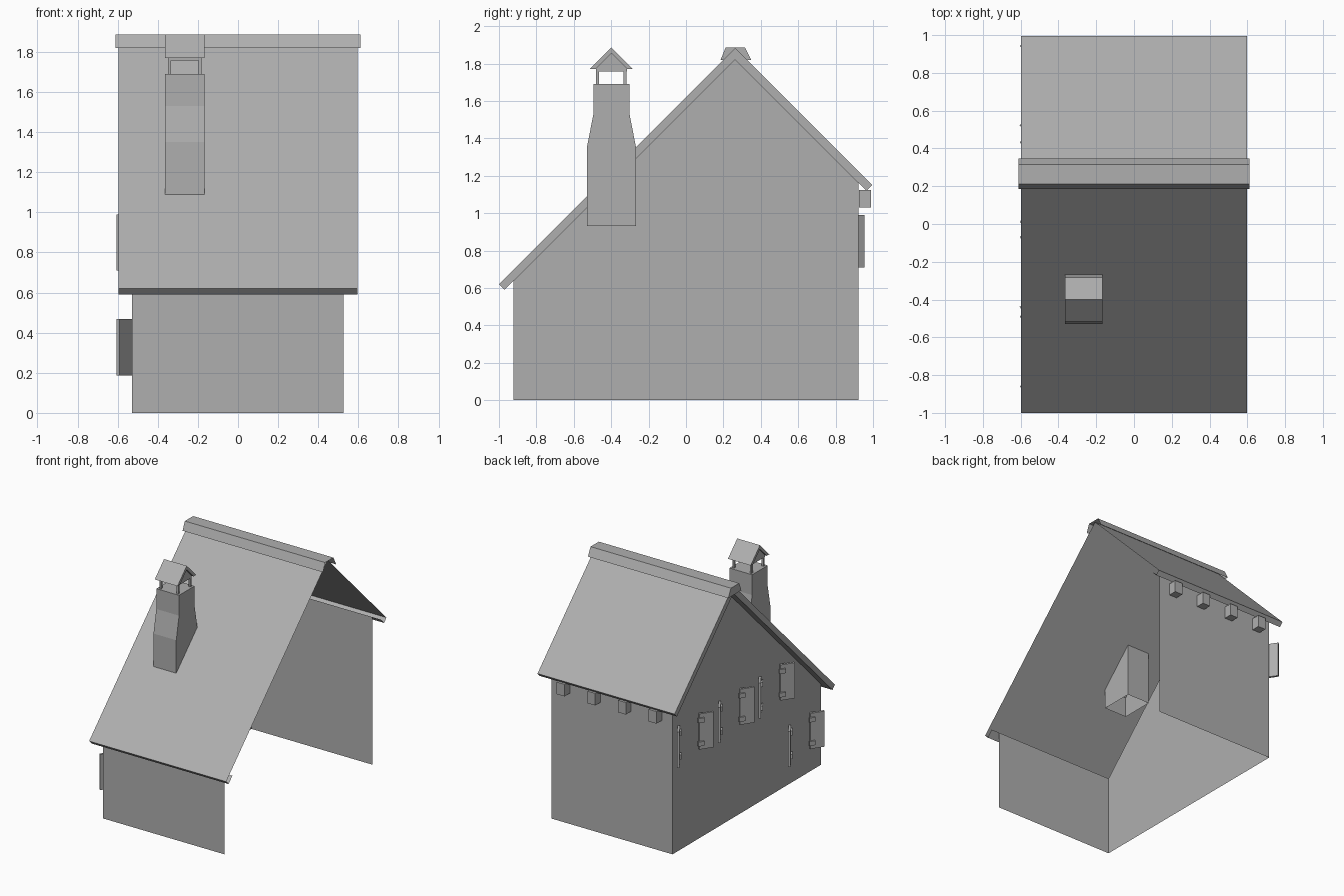
import bpy, bmesh
from mathutils import Vector

if "Cube" in bpy.data.objects:
    bpy.data.objects.remove(bpy.data.objects["Cube"])

grey = bpy.data.materials.new("grey")
grey.diffuse_color = (0.43, 0.43, 0.43, 1)
grey.use_nodes = True
grey.node_tree.nodes["Principled BSDF"].inputs["Base Color"].default_value = grey.diffuse_color


def finish(name, bm):
    me = bpy.data.meshes.new(name)
    bm.to_mesh(me)
    bm.free()
    me.materials.append(grey)
    ob = bpy.data.objects.new(name, me)
    bpy.context.collection.objects.link(ob)
    return ob


def sheet(name, pts):
    bm = bmesh.new()
    bm.faces.new([bm.verts.new(p) for p in pts])
    return finish(name, bm)


def prism(name, pts, a, b, axis='x', caps=(True, True), closed=True, skip=()):
    """Extrude a 2D outline, (y, z) along x or (x, y) along z; sides and caps may be left out."""
    place = (lambda p, t: (t, p[0], p[1])) if axis == 'x' else (lambda p, t: (p[0], p[1], t))
    bm = bmesh.new()
    lo = [bm.verts.new(place(p, a)) for p in pts]
    hi = [bm.verts.new(place(p, b)) for p in pts]
    if caps[0]:
        bm.faces.new(lo)
    if caps[1]:
        bm.faces.new(hi)
    n = len(pts)
    for i in range(n if closed else n - 1):
        j = (i + 1) % n
        if i not in skip:
            bm.faces.new([lo[i], lo[j], hi[j], hi[i]])
    bmesh.ops.recalc_face_normals(bm, faces=bm.faces[:])
    return finish(name, bm)


def box(name, x0, x1, y0, y1, z0, z1):
    return prism(name, [(y0, z0), (y1, z0), (y1, z1), (y0, z1)], x0, x1)


# Thin walls: front, back and left gable; the right side is open
L, R, Y = -0.529, 0.527, 0.923
ZF, ZB = 0.637, 1.162
sheet("front_wall", [(L, -Y, 0), (R, -Y, 0), (R, -Y, ZF), (L, -Y, ZF)])
sheet("back_wall", [(R, Y, 0), (L, Y, 0), (L, Y, ZB), (R, Y, ZB)])
sheet("left_gable_wall", [(L, Y, 0), (L, -Y, 0), (L, -Y, ZF), (L, 0.2625, 1.8225), (L, Y, ZB)])

# Roof slopes: hollow slabs, open on the right, with soffits outside the walls only
RX = 0.597
slopes = {"front": [(-Y, ZF), (-0.97, 0.59), (-1, 0.62), (0.2625, 1.8825), (0.2925, 1.8525)],
          "back": [(Y, ZB), (0.965, 1.12), (0.995, 1.15), (0.2625, 1.8825), (0.2325, 1.8525)]}
for side, p in slopes.items():
    prism(f"{side}_roof", p[:4], -RX, RX, caps=(False, False), closed=False)
    prism(f"{side}_barge_edge", [p[2], p[3], p[4], p[1]], -RX, L, caps=(True, False), skip=(0, 1, 3))
    prism(f"{side}_verge_soffit", [p[0], p[4]], -RX, L, caps=(False, False), closed=False)

# Ridge cap, open on the right and underneath
prism("ridge_cap", [(0.185, 1.82), (0.212, 1.886), (0.315, 1.886), (0.348, 1.82)],
      -0.612, 0.611, caps=(True, False), skip=(3,))

# Rafter ends below the back eave
for i in range(4):
    x = -0.402 + i * 0.267
    box(f"rafter_end_{i}", x - 0.034, x + 0.034, Y + 0.001, 0.99, 1.03, 1.125)

# Chimney stack with sloped shoulders, open at the bottom
prism("chimney", [(-0.53, 0.93), (-0.267, 0.93), (-0.267, 1.35), (-0.302, 1.53), (-0.302, 1.69),
                  (-0.495, 1.69), (-0.495, 1.53), (-0.53, 1.35)], -0.365, -0.167, skip=(0,))

# Chimney hood: posts, gable filler and pitched roof
for x in (-0.349, -0.197):
    for y in (-0.481, -0.334):
        box("hood_post", x, x + 0.014, y, y + 0.017, 1.69, 1.765)
prism("hood_gable", [(-0.482, 1.757), (-0.316, 1.757), (-0.316, 1.775),
                     (-0.399, 1.858), (-0.482, 1.775)], -0.349, -0.183)
prism("hood_roof", [(-0.515, 1.77), (-0.399, 1.886), (-0.283, 1.77),
                    (-0.314, 1.77), (-0.399, 1.855), (-0.484, 1.77)], -0.365, -0.167)

# Pairs of half-open shutters on the left wall, with straps on the hinge side
for w, (c, z0) in enumerate([(0.732, 0.71), (0.222, 0.71), (-0.28, 0.71), (-0.65, 0.187)]):
    for s in (1, -1):
        hinge, tip = Vector((L, c + s * 0.13)), Vector((-0.59, c + s * 0.222))
        d = (tip - hinge).normalized()
        n = Vector((-abs(d.y), d.x * s))
        prism(f"shutter_{w}", [hinge, tip, tip + n * 0.018, hinge + n * 0.018], z0, z0 + 0.28, 'z')
        a, b = hinge - d * 0.012 + n * 0.018, hinge + d * 0.035 + n * 0.018
        for dz in (0.03, 0.215):
            prism(f"shutter_strap_{w}", [a, b, b + n * 0.012, a + n * 0.012],
                  z0 + dz, z0 + dz + 0.035, 'z')
